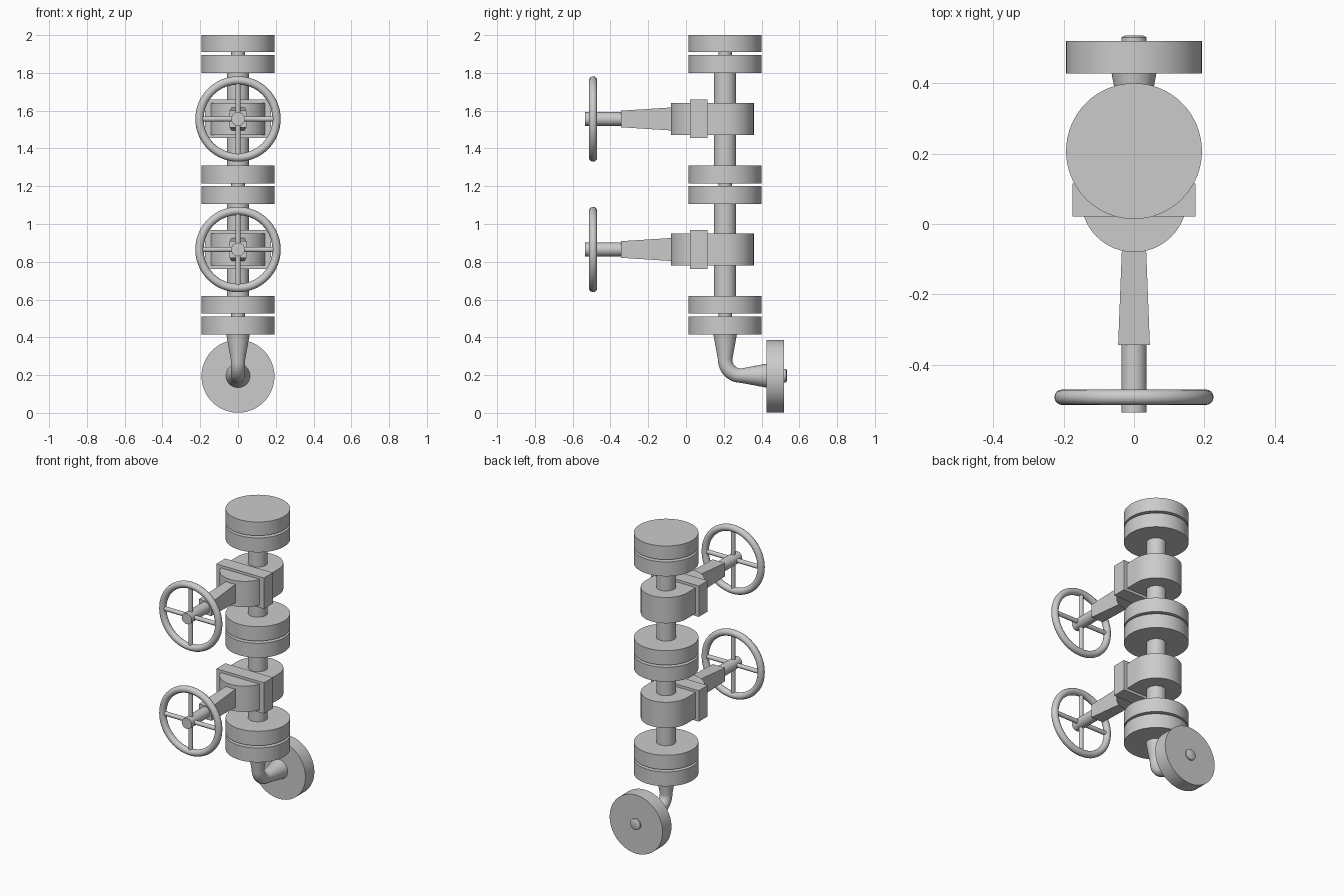
import bpy, bmesh
from math import pi, sin, cos
from mathutils import Vector

if "Cube" in bpy.data.objects:
    bpy.data.objects.remove(bpy.data.objects["Cube"])

AX = 0.207          # y of the vertical pipe axis
FR = 0.193          # flange radius


def finish(bm, name, angle=35):
    bmesh.ops.recalc_face_normals(bm, faces=bm.faces)
    me = bpy.data.meshes.new(name)
    bm.to_mesh(me)
    bm.free()
    ob = bpy.data.objects.new(name, me)
    bpy.context.collection.objects.link(ob)
    bpy.ops.object.select_all(action='DESELECT')
    ob.select_set(True)
    bpy.context.view_layer.objects.active = ob
    bpy.ops.object.shade_smooth_by_angle(angle=angle * pi / 180)
    return ob


def loft(name, rings):
    """Skin a list of equal-length point loops and cap both ends."""
    bm = bmesh.new()
    loops = [[bm.verts.new(p) for p in r] for r in rings]
    n = len(loops[0])
    for a, b in zip(loops, loops[1:]):
        for i in range(n):
            j = (i + 1) % n
            bm.faces.new((a[i], a[j], b[j], b[i]))
    bm.faces.new(loops[0])
    bm.faces.new(loops[-1])
    return finish(bm, name)


def ring(center, direction, r, n=48):
    """Circle around a direction lying in the YZ plane or along X."""
    d = Vector(direction).normalized()
    u = Vector((1, 0, 0)) if abs(d.x) < 0.5 else Vector((0, 1, 0))
    v = d.cross(u)
    return [Vector(center) + r * (cos(2 * pi * i / n) * u + sin(2 * pi * i / n) * v)
            for i in range(n)]


def rod(name, a, b, r, n=64):
    d = Vector(b) - Vector(a)
    return loft(name, [ring(a, d, r, n), ring(b, d, r, n)])


def rect(y, hx, hz, z):
    return [(sx * hx, y, z + sz * hz) for sx, sz in ((-1, -1), (1, -1), (1, 1), (-1, 1))]


def disc(name, z0, z1, r):
    return rod(name, (0, AX, z0), (0, AX, z1), r)


# flange pairs with the narrow neck between them
for k, (z0, z1, z2, z3) in enumerate(((0.415, 0.51, 0.525, 0.62),
                                      (1.105, 1.2, 1.215, 1.31),
                                      (1.80, 1.895, 1.91, 2.0))):
    disc(f"lower_flange_{k}", z0, z1, FR)
    disc(f"upper_flange_{k}", z2, z3, FR)
    disc(f"flange_neck_{k}", z1 - 0.01, z2 + 0.01, 0.036)

# straight pipes
disc("lower_pipe", 0.61, 1.115, 0.059)
disc("upper_pipe", 1.30, 1.81, 0.059)


def valve(k, z):
    # body rounded front and back
    prof = [(0.152 * cos(pi * i / 32), AX + 0.152 * sin(pi * i / 32)) for i in range(33)]
    prof += [(-0.15 * cos(pi * i / 32), 0.07 - 0.15 * sin(pi * i / 32)) for i in range(33)]
    loft(f"valve_body_{k}", [[(x, y, z + h) for x, y in prof] for h in (-0.085, 0.085)])
    # bonnet joint plate
    loft(f"bonnet_plate_{k}", [rect(0.022, 0.174, 0.102, z), rect(0.115, 0.174, 0.102, z)])
    # tapering yoke and stem
    loft(f"yoke_{k}", [rect(-0.06, 0.034, 0.062, z), rect(-0.343, 0.045, 0.044, z)])
    rod(f"stem_{k}", (0, -0.33, z), (0, -0.535, z), 0.036, 32)
    # handwheel rim and spokes
    bpy.ops.mesh.primitive_torus_add(major_segments=64, minor_segments=16,
                                     major_radius=0.204, minor_radius=0.022,
                                     location=(0, -0.492, z), rotation=(pi / 2, 0, 0))
    bpy.context.object.name = f"handwheel_rim_{k}"
    bpy.ops.object.shade_smooth()
    rod(f"spoke_horizontal_{k}", (-0.2, -0.492, z), (0.2, -0.492, z), 0.014, 16)
    rod(f"spoke_vertical_{k}", (0, -0.492, z - 0.2), (0, -0.492, z + 0.2), 0.014, 16)


valve(0, 0.865)
valve(1, 1.556)

# outlet elbow: flared at both ends, bent a quarter turn
ZC, R = 0.197, 0.085
rings = [ring((0, AX, 0.425), (0, 0, -1), 0.064)]
for i in range(13):
    t = pi / 2 * i / 12
    rings.append(ring((0, AX + R - R * cos(t), ZC + R - R * sin(t)),
                      (0, sin(t), -cos(t)), 0.038))
rings.append(ring((0, 0.435, ZC), (0, 1, 0), 0.065))
loft("outlet_elbow", rings)

# outlet flange with a small stub
rod("outlet_flange", (0, 0.427, ZC - 0.003), (0, 0.52, ZC - 0.003), FR)
loft("outlet_stub", [ring((0, y, ZC), (0, 1, 0), r)
                     for y, r in ((0.5, 0.036), (0.53, 0.036), (0.535, 0.026))])
